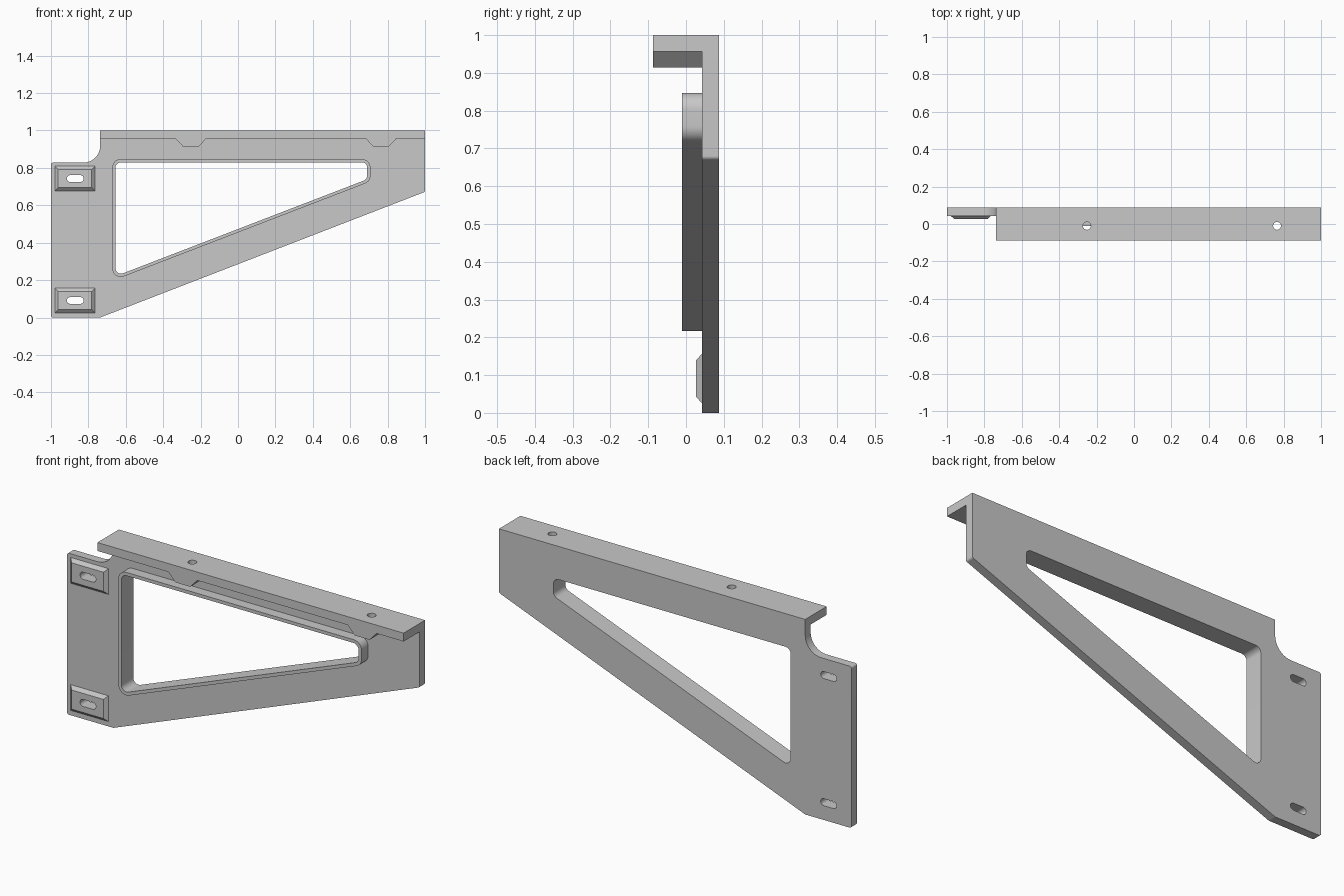
import bpy, bmesh
from math import tan, sin, radians
from mathutils import Vector

cube = bpy.data.objects.get("Cube")
if cube:
    bpy.data.objects.remove(cube, do_unlink=True)

grey = bpy.data.materials.new("satin grey")
grey.use_nodes = True
grey.diffuse_color = (0.58, 0.58, 0.58, 1)
grey.node_tree.nodes["Principled BSDF"].inputs["Base Color"].default_value = grey.diffuse_color

BACK, FACE, FRONT = 0.087, 0.043, -0.087   # plate back, plate front, flange front


def rounded(corners, steps=10):
    """Outline from (x, z, radius) corners, each filleted with an arc."""
    out = []
    for i, (x, z, r) in enumerate(corners):
        p = Vector((x, z))
        if r == 0:
            out.append(p)
            continue
        u = (Vector(corners[i - 1][:2]) - p).normalized()
        v = (Vector(corners[(i + 1) % len(corners)][:2]) - p).normalized()
        half = u.angle(v) / 2
        c = p + (u + v).normalized() * (r / sin(half))
        a = (p + u * (r / tan(half)) - c).normalized()
        b = (p + v * (r / tan(half)) - c).normalized()
        out += [c + a.slerp(b, k / steps).normalized() * r for k in range(steps + 1)]
    return out


def rect(cx, cz, hx, hz, r=0):
    return rounded([(cx - hx, cz - hz, r), (cx + hx, cz - hz, r),
                    (cx + hx, cz + hz, r), (cx - hx, cz + hz, r)])


def prism(name, outline, y_back, y_front, front_outline=None):
    """Solid between an outline at y_back and the same or another at y_front."""
    bm = bmesh.new()
    a = [bm.verts.new((p.x, y_back, p.y)) for p in outline]
    b = [bm.verts.new((p.x, y_front, p.y)) for p in front_outline or outline]
    bm.faces.new(a)
    bm.faces.new(b)
    for i in range(len(a)):
        bm.faces.new((a[i - 1], a[i], b[i], b[i - 1]))
    bmesh.ops.recalc_face_normals(bm, faces=bm.faces)
    me = bpy.data.meshes.new(name)
    bm.to_mesh(me)
    bm.free()
    me.materials.append(grey)
    ob = bpy.data.objects.new(name, me)
    bpy.context.collection.objects.link(ob)
    return ob


def cut(ob, cutter):
    """Subtract the cutter, then discard it."""
    mod = ob.modifiers.new("cut", "BOOLEAN")
    mod.operation, mod.solver, mod.object = "DIFFERENCE", "EXACT", cutter
    bpy.ops.object.select_all(action="DESELECT")
    bpy.context.view_layer.objects.active = ob
    ob.select_set(True)
    bpy.ops.object.modifier_apply(modifier=mod.name)
    bpy.data.objects.remove(cutter, do_unlink=True)


def window(inset, radius):
    """Rounded window outline, its lower side parallel to the brace."""
    left, right, top = -0.672 + inset, 0.708 - inset, 0.847 - inset
    low = lambda x: 0.22 + 0.385 * (x + 0.61) + 1.07 * inset
    return rounded([(left, low(left), radius), (right, low(right), radius),
                    (right, top, radius), (left, top, radius)])


def window_cutter():
    return prism("window_cutter", window(0.017, 0.03), 0.2, -0.2)


def slot_cutter(z):
    return prism("slot_cutter", rect(-0.87, z, 0.045, 0.018, 0.0179), 0.2, -0.2)


def hole_cutter(x):
    bpy.ops.mesh.primitive_cylinder_add(vertices=32, radius=0.021, depth=0.4,
                                        location=(x, -0.01, 0.95))
    return bpy.context.object


parts = []

# Triangular back plate
plate = prism("back_plate", rounded([
    (-1, 0, 0.012), (-0.737, 0, 0), (1, 0.672, 0.012), (1, 1, 0),
    (-0.737, 1, 0), (-0.737, 0.828, 0.09), (-1, 0.828, 0.012)]), BACK, FACE)
cut(plate, window_cutter())
parts.append(plate)

# Raised rim around the window
rim = prism("window_rim", window(0, 0.045), FACE, -0.01)
cut(rim, window_cutter())
parts.append(rim)

# Top flange with its screw bosses
flange = prism("top_flange", rounded([
    (-0.737, 0.957, 0), (1, 0.957, 0), (1, 1, 0), (-0.737, 1, 0)]), FACE, FRONT)
parts.append(flange)
for side, x in (("right", -0.252), ("left", 0.765)):
    boss = prism(side + "_screw_boss", rounded([
        (x - 0.042, 0.914, 0), (x + 0.042, 0.914, 0),
        (x + 0.082, 0.957, 0), (x - 0.082, 0.957, 0)]), FACE, FRONT)
    for ob in (flange, boss):
        cut(ob, hole_cutter(x))
    parts.append(boss)

# Chamfered mounting pads with slots
for level, z in (("lower", 0.091), ("upper", 0.743)):
    pad = prism(level + "_mounting_pad", rect(-0.872, z, 0.107, 0.066), FACE, 0.027,
                rect(-0.872, z, 0.09, 0.049))
    for ob in (plate, pad):
        cut(ob, slot_cutter(z))
    parts.append(pad)

# Smooth fillets, sharp edges
bpy.ops.object.select_all(action="DESELECT")
for ob in parts:
    ob.select_set(True)
bpy.context.view_layer.objects.active = plate
bpy.ops.object.shade_smooth_by_angle(angle=radians(20))
